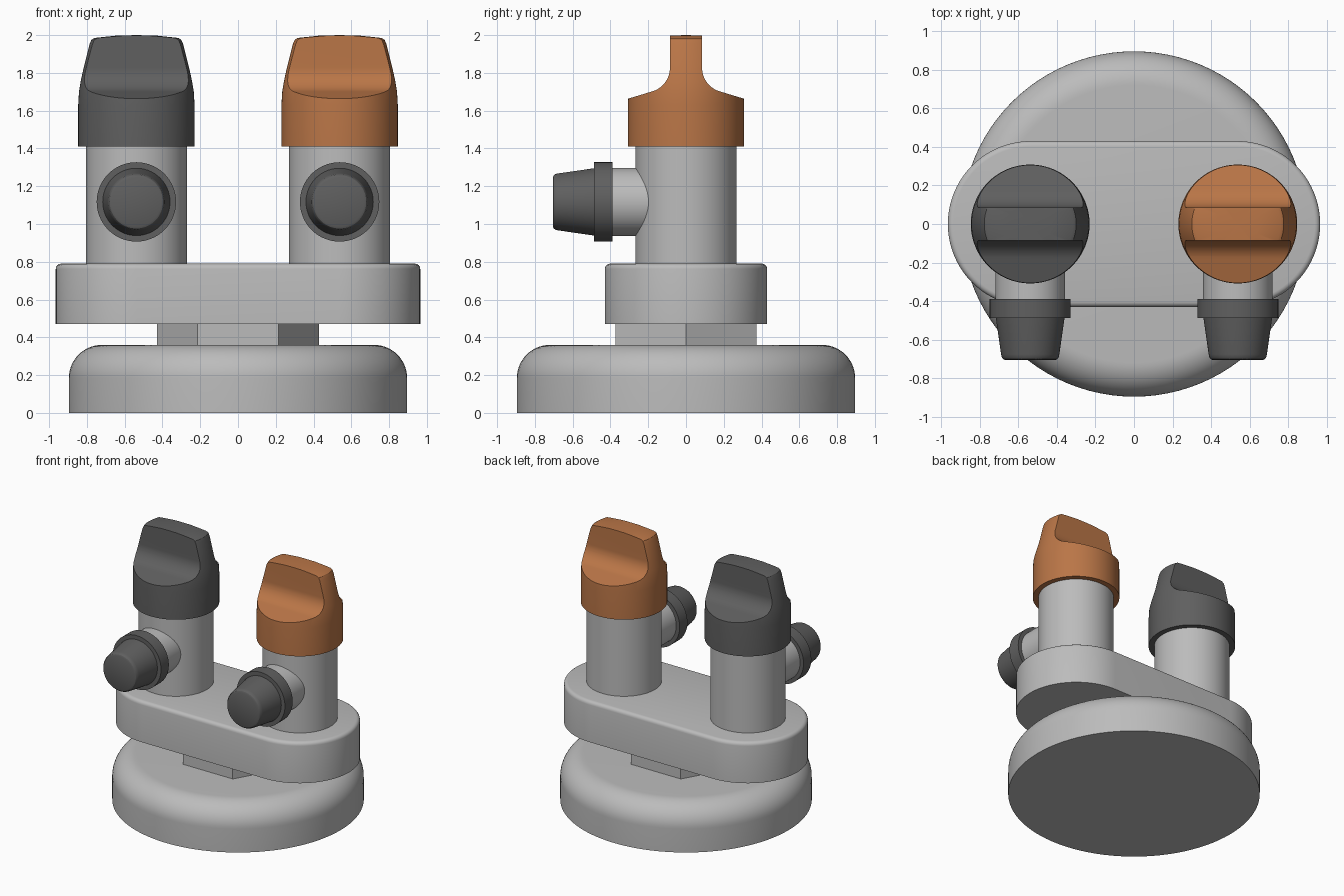
import bpy, bmesh, math
from mathutils import Matrix

if "Cube" in bpy.data.objects:
    bpy.data.objects.remove(bpy.data.objects["Cube"])


def material(name, rgb):
    m = bpy.data.materials.new(name)
    m.diffuse_color = (*rgb, 1)
    m.use_nodes = True
    m.node_tree.nodes["Principled BSDF"].inputs["Base Color"].default_value = m.diffuse_color
    return m


GREY = material("light_grey", (0.50, 0.50, 0.50))
DARK = material("dark_grey", (0.115, 0.115, 0.115))
ORANGE = material("copper_orange", (0.49, 0.18, 0.063))


def finish(name, bm, mat, smooth=True):
    bmesh.ops.recalc_face_normals(bm, faces=bm.faces[:])
    me = bpy.data.meshes.new(name)
    bm.to_mesh(me)
    bm.free()
    ob = bpy.data.objects.new(name, me)
    bpy.context.collection.objects.link(ob)
    me.materials.append(mat)
    if smooth:
        shade(ob)
    return ob


def shade(ob):
    bpy.ops.object.select_all(action='DESELECT')
    ob.select_set(True)
    bpy.context.view_layer.objects.active = ob
    bpy.ops.object.shade_smooth_by_angle(angle=math.radians(30))


def lathe(name, profile, mat, matrix=Matrix(), steps=96, smooth=True):
    """Revolve (radius, height) points around z, then place the result."""
    bm = bmesh.new()
    vs = [bm.verts.new((r, 0, z)) for r, z in profile]
    es = [bm.edges.new(p) for p in zip(vs, vs[1:])]
    bmesh.ops.spin(bm, geom=vs + es, cent=(0, 0, 0), axis=(0, 0, 1),
                   angle=2 * math.pi, steps=steps, use_merge=False)
    bmesh.ops.remove_doubles(bm, verts=bm.verts[:], dist=1e-5)
    bm.transform(matrix)
    return finish(name, bm, mat, smooth)


def arc(cx, cz, r, a0, a1, n):
    return [(cx + r * math.cos(math.radians(a0 + (a1 - a0) * i / n)),
             cz + r * math.sin(math.radians(a0 + (a1 - a0) * i / n)))
            for i in range(n + 1)]


def prism(name, points, place, offset, mat, smooth=True):
    """Extrude a closed outline; place maps 2D points into space."""
    bm = bmesh.new()
    f = bm.faces.new([bm.verts.new(place(*p)) for p in points])
    new = bmesh.ops.extrude_face_region(bm, geom=[f])["geom"]
    bmesh.ops.translate(bm, vec=offset,
                        verts=[v for v in new if isinstance(v, bmesh.types.BMVert)])
    return finish(name, bm, mat, smooth)


# Round base with a large rounded shoulder
lathe("base", [(0, 0), (0.895, 0)] + arc(0.72, 0.185, 0.175, 0, 90, 14) + [(0, 0.36)], GREY)

# Hexagonal nut between base and plate
lathe("hex_nut", [(0, 0.35), (0.43, 0.35), (0.43, 0.48), (0, 0.48)], GREY, steps=6, smooth=False)

# Stadium-shaped plate with a softened top edge
outline = arc(0.535, 0, 0.43, -90, 90, 40) + arc(-0.535, 0, 0.43, 90, 270, 40)
plate = prism("plate", outline, lambda x, y: (x, y, 0.47), (0, 0, 0.32), GREY, smooth=False)
bm = bmesh.new()
bm.from_mesh(plate.data)
top = [e for e in bm.edges if all(v.co.z > 0.78 for v in e.verts)]
bmesh.ops.bevel(bm, geom=top, offset=0.028, segments=4, profile=0.5, affect='EDGES')
bm.to_mesh(plate.data)
bm.free()
shade(plate)

# Knob: a turned body intersected with a winged grip section
BODY = [(0, 1.41), (0.308, 1.41), (0.308, 1.63), (0.304, 1.70), (0.295, 1.755),
        (0.283, 1.81), (0.247, 1.955), (0.238, 1.975), (0.222, 1.985), (0.11, 1.997), (0, 2.0)]
half = [(0.40, 1.30), (0.40, 1.635)] + arc(0.215, 1.827, 0.13, 253, 180, 14) + [(0.085, 2.1)]
SECTION = half + [(-y, z) for y, z in reversed(half)]


def knob(name, x, mat):
    ob = lathe(name, BODY, mat, Matrix.Translation((x, 0, 0)))
    cut = prism("grip_cutter", SECTION, lambda y, z: (x - 0.5, y, z), (1, 0, 0), mat)
    cut.hide_render = True
    mod = ob.modifiers.new("grip", 'BOOLEAN')
    mod.operation, mod.solver, mod.object = 'INTERSECT', 'EXACT', cut
    bpy.ops.object.select_all(action='DESELECT')
    bpy.context.view_layer.objects.active = ob
    ob.select_set(True)
    bpy.ops.object.modifier_apply(modifier=mod.name)
    bpy.data.objects.remove(cut)
    shade(ob)


# Two valves: column, side spout, collar, tapered cap and knob
for side, x, mat in (("left", -0.538, DARK), ("right", 0.538, ORANGE)):
    lathe(side + "_column", [(0, 0.77), (0.268, 0.77), (0.268, 1.42), (0, 1.42)], GREY,
          Matrix.Translation((x, 0, 0)))
    forward = Matrix.Translation((x, 0, 1.117)) @ Matrix.Rotation(math.pi / 2, 4, 'X')
    lathe(side + "_spout", [(0, 0.1), (0.18, 0.1), (0.18, 0.40), (0, 0.40)], GREY, forward)
    lathe(side + "_spout_collar", [(0, 0.39), (0.21, 0.39), (0.21, 0.486), (0, 0.486)], DARK, forward)
    lathe(side + "_spout_cap", [(0, 0.48), (0.179, 0.48), (0.151, 0.675), (0.148, 0.69),
                                (0.141, 0.70), (0.130, 0.705), (0, 0.705)], DARK, forward)
    knob(side + "_knob", x, mat)
